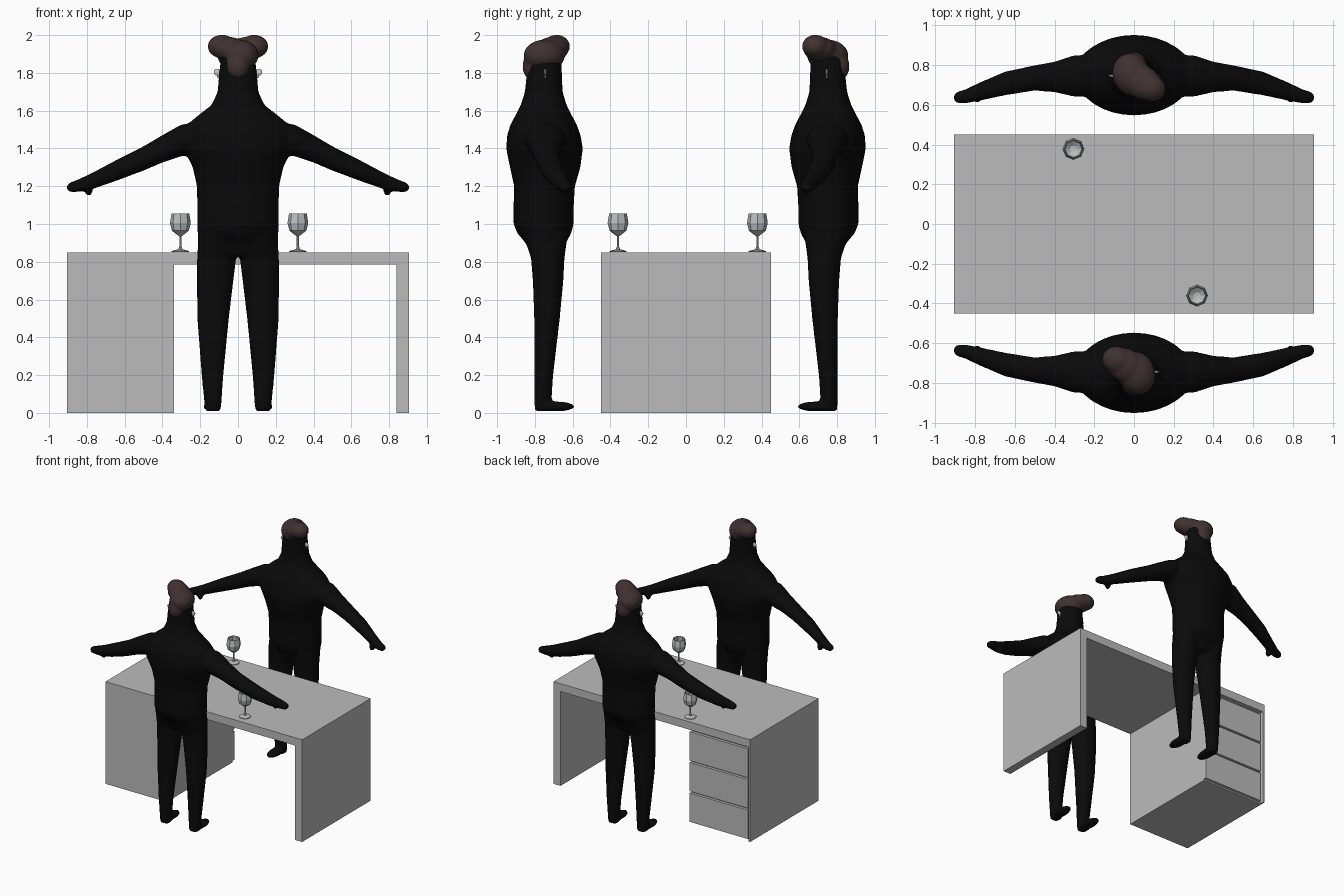
import bpy, bmesh, math
from mathutils import Matrix, Vector

if "Cube" in bpy.data.objects:
    bpy.data.objects.remove(bpy.data.objects["Cube"])


def material(name, rgb):
    m = bpy.data.materials.new(name)
    m.diffuse_color = (*rgb, 1)
    m.use_nodes = True
    m.node_tree.nodes["Principled BSDF"].inputs["Base Color"].default_value = m.diffuse_color
    return m


BLACK = material("black_suit", (0.003, 0.003, 0.003))
BROWN = material("brown_hair", (0.052, 0.031, 0.031))
GREY = material("desk_grey", (0.5, 0.5, 0.5))
GLASS = material("glass_grey", (0.5, 0.51, 0.52))
SILVER = material("earring_silver", (0.6, 0.6, 0.6))


def finish(name, bm, mat, smooth=False):
    bmesh.ops.recalc_face_normals(bm, faces=bm.faces)
    me = bpy.data.meshes.new(name)
    bm.to_mesh(me)
    bm.free()
    me.materials.append(mat)
    for p in me.polygons:
        p.use_smooth = smooth
    ob = bpy.data.objects.new(name, me)
    bpy.context.collection.objects.link(ob)
    return ob


def box(name, lo, hi, mat):
    bm = bmesh.new()
    lo, hi = Vector(lo), Vector(hi)
    bmesh.ops.create_cube(bm, size=1, matrix=Matrix.Translation((lo + hi) / 2)
                          @ Matrix.Diagonal((*(hi - lo), 1)))
    return finish(name, bm, mat)


def loft(bm, rings, n=24):
    """Closed tube through rings of (centre, u radius vector, v radius vector)."""
    loops = []
    for c, u, v in rings:
        loops.append([bm.verts.new(Vector(c) + Vector(u) * math.cos(a) + Vector(v) * math.sin(a))
                      for a in (2 * math.pi * i / n for i in range(n))])
    for a, b in zip(loops, loops[1:]):
        for i in range(n):
            bm.faces.new((a[i], a[(i + 1) % n], b[(i + 1) % n], b[i]))
    bm.faces.new(loops[0][::-1])
    bm.faces.new(loops[-1])


def upright(z, x, rx, back, front):
    return ((x, (back + front) / 2, z), (rx, 0, 0), (0, (front - back) / 2, 0))


def sideways(s, x, y, ry, z, rz):
    return ((s * x, y, z), (0, ry, 0), (0, 0, rz))


def blob(bm, c, r, turn=0):
    bmesh.ops.create_uvsphere(bm, u_segments=24, v_segments=16, radius=1,
                              matrix=Matrix.Translation(c) @ Matrix.Rotation(turn, 4, 'Z')
                              @ Matrix.Diagonal((*r, 1)))


def fuse(ob, voxel, rounds):
    m = ob.modifiers.new("fuse", 'REMESH')
    m.mode = 'VOXEL'
    m.voxel_size = voxel
    m.use_smooth_shade = True
    s = ob.modifiers.new("soften", 'SMOOTH')
    s.factor = 0.5
    s.iterations = rounds


# z, half width, back, front
TORSO = [(0.83, .17, -.07, .09), (0.9, .212, -.105, .11), (0.95, .214, -.147, .137),
         (1.0, .216, -.168, .15), (1.1, .216, -.168, .151), (1.2, .218, -.165, .157),
         (1.3, .24, -.187, .186), (1.4, .29, -.207, .199), (1.47, .30, -.202, .187),
         (1.53, .265, -.183, .165), (1.58, .205, -.155, .138), (1.63, .14, -.13, .113),
         (1.7, .108, -.108, .092), (1.8, .1, -.098, .088), (1.88, .09, -.09, .085),
         (1.93, .05, -.05, .05)]
# z, centre x, half width, back, front
LEG = [(0.01, .133, .042, -.055, .03), (0.06, .133, .046, -.058, .033),
       (0.2, .135, .058, -.058, .042), (0.5, .132, .084, -.059, .077),
       (0.7, .121, .097, -.066, .096), (0.82, .113, .104, -.076, .102),
       (0.95, .108, .1, -.12, .12)]
# x, centre y, y radius, centre z, z radius
ARM = [(.12, 0, .1, 1.46, .09), (.3, 0, .105, 1.443, .084), (.4, .005, .077, 1.398, .073),
       (.5, .01, .064, 1.347, .065), (.65, .038, .06, 1.281, .055), (.78, .08, .046, 1.224, .043),
       (.85, .103, .036, 1.202, .033), (.89, .108, .029, 1.194, .026), (.907, .108, .015, 1.194, .012)]


def person(prefix, place):
    # Body: torso, limbs, feet and thumbs fused into one smooth skin
    bm = bmesh.new()
    loft(bm, [upright(z, 0, rx, b, f) for z, rx, b, f in TORSO], 32)
    for s in (-1, 1):
        loft(bm, [upright(z, s * x, rx, b, f) for z, x, rx, b, f in LEG])
        loft(bm, [sideways(s, *r) for r in ARM])
        blob(bm, (s * .137, .055, .034), (.047, .102, .026))
        blob(bm, (s * .79, .112, 1.178), (.022, .022, .03))
    body = finish(prefix + "_body", bm, BLACK, True)
    fuse(body, 0.011, 4)

    # Hair: swept mass with a high forward lobe and a tapered nape
    bm = bmesh.new()
    blob(bm, (.012, -.005, 1.893), (.095, .112, .083), .35)
    blob(bm, (-.045, .035, 1.925), (.095, .085, .065), -.6)
    blob(bm, (-.085, .06, 1.94), (.077, .07, .062), -.4)
    blob(bm, (0, -.065, 1.835), (.062, .056, .075))
    hair = finish(prefix + "_hair", bm, BROWN, True)
    fuse(hair, 0.009, 8)

    # Earrings
    bm = bmesh.new()
    for s in (-1, 1):
        blob(bm, (s * .111, 0, 1.803), (.017, .007, .018))
        blob(bm, (s * .104, 0, 1.785), (.006, .005, .014))
    rings = finish(prefix + "_earrings", bm, SILVER, True)
    for ob in (body, hair, rings):
        ob.matrix_world = place


person("front_person", Matrix.Translation((0, -.745, 0)))
person("back_person", Matrix.Translation((0, .745, 0)) @ Matrix.Rotation(math.pi, 4, 'Z'))

# Desk: top, side panel and drawer pedestal
box("desk_top", (-.905, -.45, .785), (.905, .45, .85), GREY)
box("desk_side_panel", (.84, -.45, 0), (.905, .45, .785), GREY)
box("drawer_pedestal", (-.905, -.45, 0), (-.34, .415, .785), GREY)
box("pedestal_outer_edge", (-.905, .415, 0), (-.89, .45, .785), GREY)
for i in range(3):
    z = .012 + i * .255
    box(f"drawer_front_{i + 1}", (-.878, .415, z), (-.34, .438, z + .24), GREY)

# Wine glasses: eight-sided turned profile with an open bowl
PROFILE = [(0, .852), (.046, .852), (.046, .857), (.012, .866), (.006, .88), (.006, .935),
           (.02, .945), (.045, .965), (.055, 1.005), (.047, 1.056),
           (.044, 1.056), (.051, 1.005), (.042, .969), (.018, .952), (0, .95)]


def wine_glass(name, x, y):
    bm = bmesh.new()
    vs = [bm.verts.new((r, 0, z)) for r, z in PROFILE]
    es = [bm.edges.new(p) for p in zip(vs, vs[1:])]
    bmesh.ops.spin(bm, geom=vs + es, cent=(0, 0, 0), axis=(0, 0, 1),
                   angle=2 * math.pi, steps=8, use_merge=True)
    bmesh.ops.remove_doubles(bm, verts=bm.verts, dist=1e-5)
    ob = finish(name, bm, GLASS)
    ob.location = (x, y, 0)


wine_glass("front_wine_glass", .317, -.36)
wine_glass("back_wine_glass", -.305, .378)
